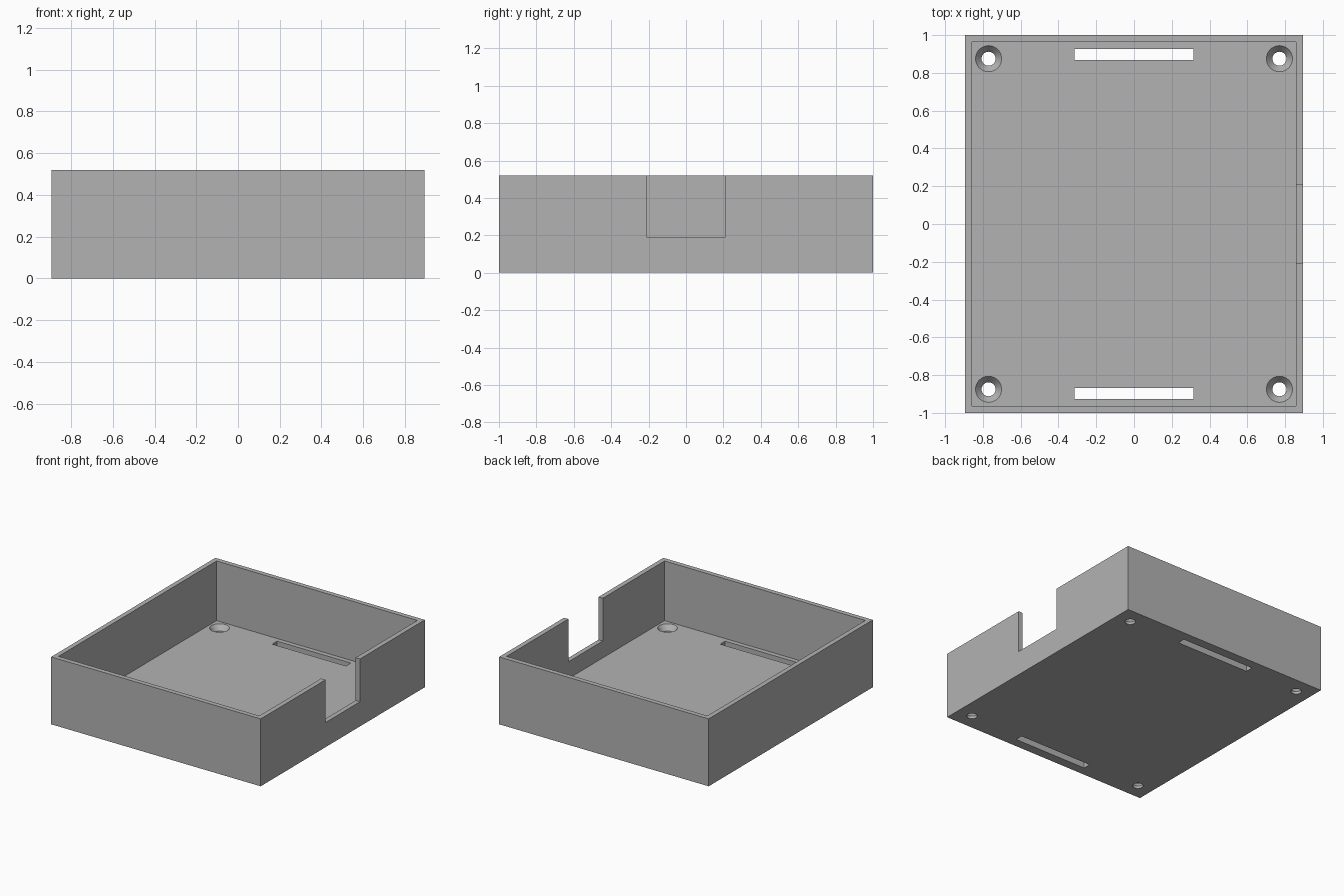
import bpy, bmesh
from mathutils import Matrix, Vector

HALF_X, HALF_Y, HEIGHT = 0.894, 1.0, 0.52
WALL, FLOOR = 0.037, 0.06

cube = bpy.data.objects.get("Cube")
if cube:
    bpy.data.objects.remove(cube, do_unlink=True)

grey = bpy.data.materials.new("plain grey")
grey.use_nodes = True
colour = (0.45, 0.45, 0.45, 1)
grey.diffuse_color = colour
grey.node_tree.nodes["Principled BSDF"].inputs["Base Color"].default_value = colour


def add_box(bm, low, high):
    low, high = Vector(low), Vector(high)
    matrix = Matrix.Translation((low + high) / 2) @ Matrix.Diagonal((*(high - low), 1))
    bmesh.ops.create_cube(bm, size=1, matrix=matrix)


def add_lathe(bm, x, y, profile, steps=48):
    verts = [bm.verts.new((x + r, y, z)) for r, z in profile]
    edges = [bm.edges.new(pair) for pair in zip(verts, verts[1:])]
    bmesh.ops.spin(bm, geom=verts + edges, cent=(x, y, 0), axis=(0, 0, 1),
                   angle=6.2831853, steps=steps, use_duplicate=False)


def finish(bm, name):
    bmesh.ops.remove_doubles(bm, verts=bm.verts, dist=0.0001)
    bmesh.ops.recalc_face_normals(bm, faces=bm.faces)
    mesh = bpy.data.meshes.new(name)
    bm.to_mesh(mesh)
    bm.free()
    mesh.materials.append(grey)
    obj = bpy.data.objects.new(name, mesh)
    bpy.context.collection.objects.link(obj)
    return obj


# Solid block that becomes the open tray
bm = bmesh.new()
add_box(bm, (-HALF_X, -HALF_Y, 0), (HALF_X, HALF_Y, HEIGHT))
tray = finish(bm, "tray")

# Inner cavity
cavity = bmesh.new()
add_box(cavity, (WALL - HALF_X, WALL - HALF_Y, FLOOR),
        (HALF_X - WALL, HALF_Y - WALL, HEIGHT + 0.1))

# Notch in the left wall
notch = bmesh.new()
add_box(notch, (HALF_X - 0.1, -0.21, 0.19), (HALF_X + 0.1, 0.21, HEIGHT + 0.2))

# Strap slots and countersunk screw holes through the floor
slots, holes = bmesh.new(), bmesh.new()
hole_profile = [(0, -0.05), (0.037, -0.05), (0.037, 0.02),
                (0.069, FLOOR), (0.069, 0.1), (0, 0.1)]
for side in (-1, 1):
    add_box(slots, (-0.315, side * 0.897 - 0.03, -0.05),
            (0.315, side * 0.897 + 0.03, 0.1))
    for x in (-0.77, 0.77):
        add_lathe(holes, x, side * 0.875, hole_profile)

bpy.context.view_layer.objects.active = tray
cutters = {"cavity_cutter": cavity, "notch_cutter": notch,
           "slot_cutter": slots, "hole_cutter": holes}
for name, bm in cutters.items():
    cutter = finish(bm, name)
    cutter.hide_render = True
    mod = tray.modifiers.new(name, "BOOLEAN")
    mod.operation = "DIFFERENCE"
    mod.solver = "EXACT"
    mod.object = cutter
    bpy.ops.object.modifier_apply(modifier=mod.name)
    bpy.data.objects.remove(cutter, do_unlink=True)

# Smooth hole walls, sharp edges elsewhere
bpy.ops.object.select_all(action="DESELECT")
tray.select_set(True)
bpy.ops.object.shade_smooth_by_angle(angle=0.5)
